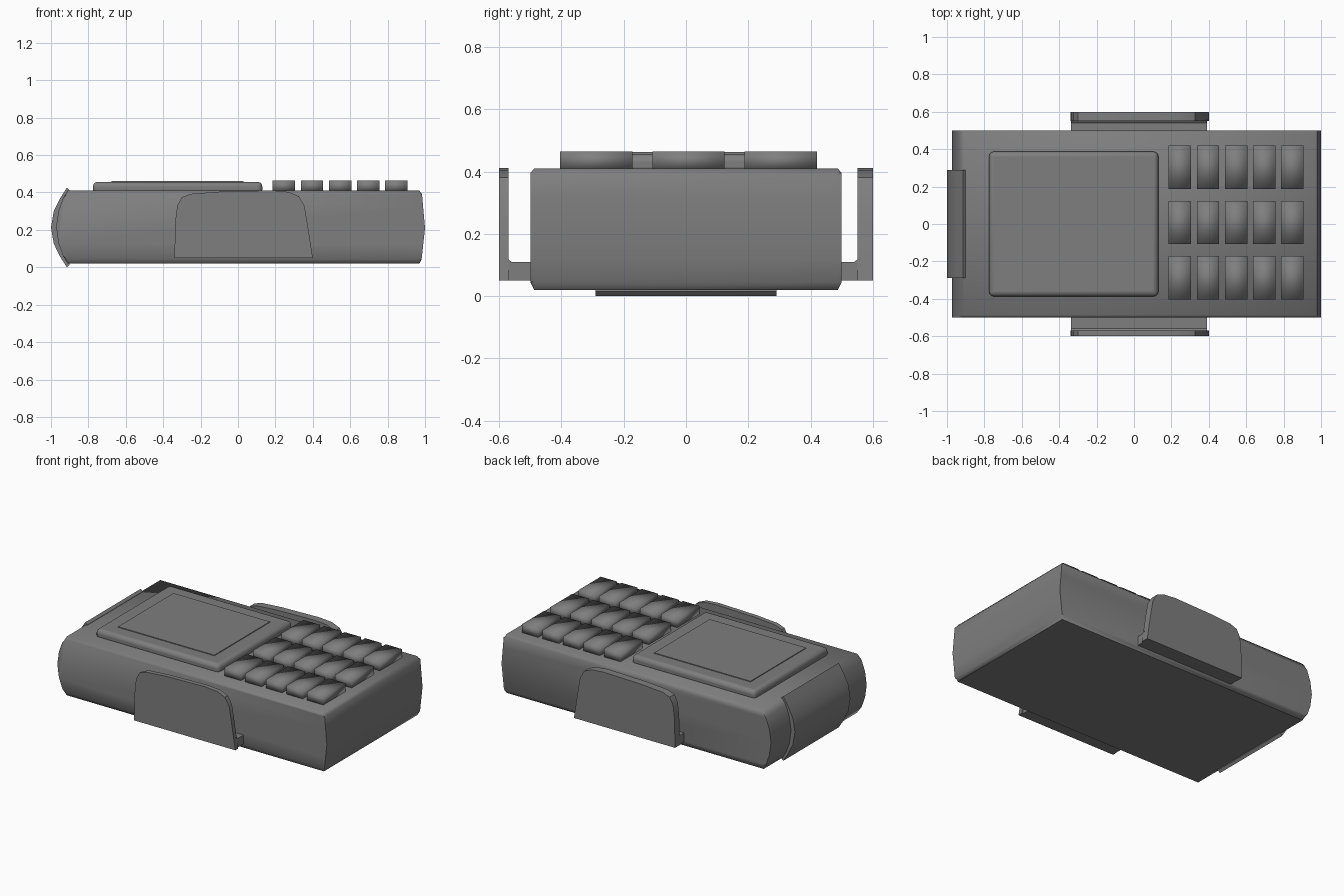
import bpy, bmesh

if "Cube" in bpy.data.objects:
    bpy.data.objects.remove(bpy.data.objects["Cube"])

dark = bpy.data.materials.new("dark_grey")
dark.diffuse_color = (0.21, 0.21, 0.21, 1)
dark.use_nodes = True
dark.node_tree.nodes["Principled BSDF"].inputs["Base Color"].default_value = dark.diffuse_color


def loft(name, rings, angle=None):
    """Skin equal-length closed rings and cap both ends."""
    bm = bmesh.new()
    vs = [[bm.verts.new(p) for p in r] for r in rings]
    n = len(rings[0])
    for a, b in zip(vs, vs[1:]):
        for i in range(n):
            j = (i + 1) % n
            bm.faces.new((a[i], a[j], b[j], b[i]))
    bm.faces.new(vs[0][::-1])
    bm.faces.new(vs[-1])
    bmesh.ops.recalc_face_normals(bm, faces=bm.faces)
    me = bpy.data.meshes.new(name)
    bm.to_mesh(me)
    bm.free()
    me.materials.append(dark)
    ob = bpy.data.objects.new(name, me)
    bpy.context.collection.objects.link(ob)
    bpy.ops.object.select_all(action='DESELECT')
    ob.select_set(True)
    bpy.context.view_layer.objects.active = ob
    if angle is None:
        bpy.ops.object.shade_smooth()
    else:
        bpy.ops.object.shade_smooth_by_angle(angle=angle)
    return ob


def rect(x0, x1, y0, y1, z):
    return [(x0, y0, z), (x1, y0, z), (x1, y1, z), (x0, y1, z)]


def box(name, x0, x1, y0, y1, z0, z1, angle=None):
    return loft(name, [rect(x0, x1, y0, y1, z0), rect(x0, x1, y0, y1, z1)], angle)


def bevel(ob, width, segments=2):
    m = ob.modifiers.new("bevel", 'BEVEL')
    m.width, m.segments = width, segments
    m.limit_method = 'ANGLE'


# Body: side profile lofted across y, long edges chamfered by clamping z at the ends
left = [(-0.91, 0.41), (-0.935, 0.37), (-0.96, 0.30), (-0.972, 0.215),
        (-0.96, 0.13), (-0.935, 0.06), (-0.91, 0.02)]
right = [(0.97, 0.02), (0.982, 0.045), (0.99, 0.12), (1.0, 0.21),
         (0.99, 0.32), (0.984, 0.39), (0.97, 0.41)]
prof = left + right
loft("body", [[(x, y, min(max(z, lo), hi)) for x, z in prof]
              for y, lo, hi in ((-0.5, 0.045, 0.395), (-0.487, 0.02, 0.41),
                                (0.487, 0.02, 0.41), (0.5, 0.045, 0.395))], 0.9)

# Curved band wrapped over the left end
outer = [(-0.915, 0.426), (-0.95, 0.37), (-0.985, 0.30), (-1.0, 0.213),
         (-0.985, 0.126), (-0.95, 0.055), (-0.915, 0.0)]
inner = [(-0.90, 0.015)] + [(x + 0.01, z) for x, z in left[::-1]] + [(-0.90, 0.412)]
loft("end_band", [[(x, y, z) for x, z in outer + inner] for y in (-0.29, 0.29)], 0.6)

# Display frame with a rounded rim, and its thin screen panel
frame = box("display_frame", -0.775, 0.13, -0.387, 0.387, 0.39, 0.457, 0.9)
bevel(frame, 0.025, 3)
screen = box("screen", -0.675, 0.03, -0.29, 0.29, 0.44, 0.462, 0.9)

# Keypad: 5 columns by 3 rows of soft-shaded keys
for c in range(5):
    for r in range(3):
        x, y = 0.245 + 0.1505 * c, -0.288 + 0.296 * r
        box(f"key_{c}_{r}", x - 0.06, x + 0.06, y - 0.116, y + 0.116, 0.405, 0.465)

# Side clips: upright rounded plate standing off the body on a foot
plate = [(-0.34, 0.05), (-0.335, 0.25), (-0.325, 0.33), (-0.30, 0.375), (-0.25, 0.393),
         (-0.10, 0.404), (0.18, 0.411), (0.27, 0.403), (0.325, 0.38), (0.355, 0.33),
         (0.372, 0.23), (0.40, 0.05)]
for side, s, gap in (("front", -1, 0.57), ("back", 1, 0.55)):
    loft(f"{side}_clip_plate", [[(x, s * y, z) for x, z in plate] for y in (gap, 0.60)], 0.6)
    foot = [(0.49, 0.05), (gap + 0.01, 0.05), (gap + 0.01, 0.125), (gap - 0.01, 0.11),
            (0.49, 0.11)]
    loft(f"{side}_clip_foot", [[(x, s * y, z) for y, z in foot] for x in (-0.337, 0.39)], 0.6)
